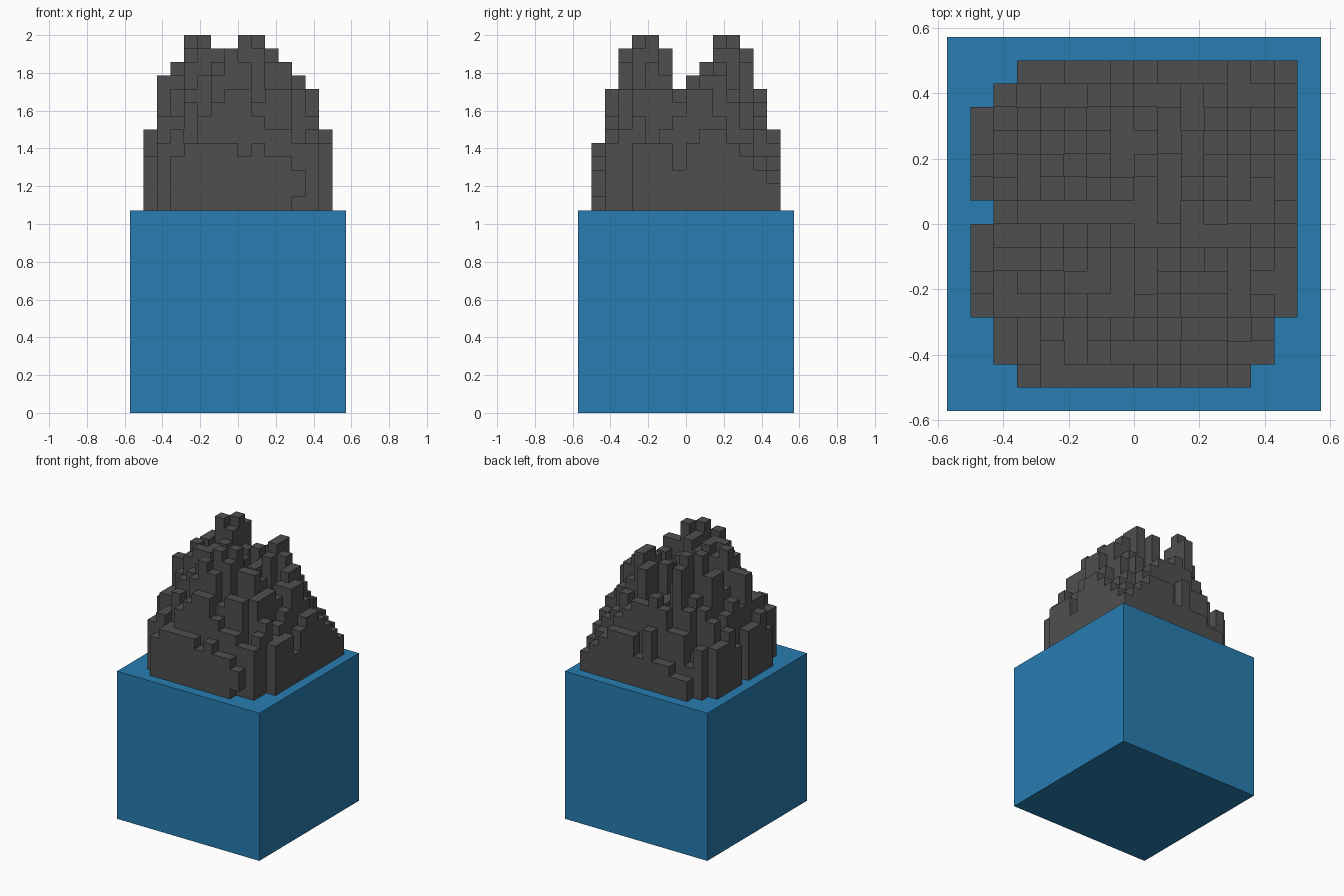
import bpy, bmesh, math, random

cube = bpy.data.objects.get("Cube")
if cube:
    bpy.data.objects.remove(cube, do_unlink=True)

random.seed(5)
U = 1 / 14            # edge of one block
N = 14                # blocks across the heap
BASE_H = 15           # base height in blocks


def material(name, rgb):
    m = bpy.data.materials.new(name)
    m.use_nodes = True
    m.diffuse_color = (*rgb, 1)
    m.node_tree.nodes["Principled BSDF"].inputs["Base Color"].default_value = (*rgb, 1)
    return m


def make_object(name, bm, mat):
    bmesh.ops.recalc_face_normals(bm, faces=bm.faces)
    mesh = bpy.data.meshes.new(name)
    bm.to_mesh(mesh)
    bm.free()
    mesh.materials.append(mat)
    obj = bpy.data.objects.new(name, mesh)
    bpy.context.collection.objects.link(obj)


blue = material("blue", (0.021, 0.205, 0.44))
grey = material("dark grey", (0.078, 0.078, 0.078))

# Square base block
bm = bmesh.new()
bmesh.ops.create_cube(bm, size=1)
bmesh.ops.scale(bm, vec=(16 * U, 16 * U, BASE_H * U), verts=bm.verts)
bmesh.ops.translate(bm, vec=(0, 0, BASE_H * U / 2), verts=bm.verts)
make_object("base_block", bm, blue)

# Tallest block allowed in each column (along x) and each row (along y)
COL_CAP = [6, 10, 11, 13, 13, 12, 12, 13, 13, 12, 11, 10, 9, 6]
ROW_CAP = [5, 9, 12, 13, 13, 12, 9, 10, 11, 13, 13, 12, 9, 6]
# Cells that reach their full allowed height
PEAKS = {(0, 4), (1, 5), (2, 9), (3, 9), (4, 10), (5, 5), (6, 2), (7, 3),
         (8, 4), (9, 10), (10, 9), (11, 8), (12, 7), (7, 1), (7, 6),
         (8, 7), (9, 8), (4, 11), (6, 12)}
# Outer wall heights along the front, the back and the +x side
FRONT = [0, 0, 4, 5, 5, 5, 5, 4, 5, 4, 4, 3, 0, 0]
BACK = [0, 0, 2, 2, 3, 3, 6, 3, 5, 5, 5, 4, 3, 2]
SIDE = [0, 0, 0, 5, 5, 5, 3, 5, 6, 6, 5, 4, 3, 2]
# First filled column of each row
FIRST = [2, 1, 1, 0, 0, 0, 0, 1, 0, 0, 0, 0, 1, 2]


def height(i, j):
    """Blocks stacked in column i, row j of the rough cone with two ridges."""
    if j == 0:
        return FRONT[i]
    if j == N - 1:
        return BACK[i]
    if i == N - 1:
        return SIDE[j]
    if i < FIRST[j]:
        return 0
    cap = min(COL_CAP[i], ROW_CAP[j])
    if (i, j) in PEAKS:
        return cap
    r = math.hypot(i - 6.5, j - 6.5) * U
    top = min(cap, 13 - 27 * (r - 0.25))       # straight cone slope
    top -= random.choice((0, 1, 1, 2, 3) if top > 6 else (0, 0, 1, 1, 2))
    if i in (5, 6, 7) and j in (9, 10, 11):    # gap between the rear peaks
        top -= 2
    return max(2, round(top))


# Fill the heap with blocks, leaving a notch under one front corner
filled = {(i, j, k) for i in range(N) for j in range(N) for k in range(height(i, j))}
filled.discard((11, 0, 0))

# Skin only the exposed block sides
bm = bmesh.new()
verts = {}


def vert(p):
    if p not in verts:
        verts[p] = bm.verts.new(((p[0] - 7) * U, (p[1] - 7) * U, (p[2] + BASE_H) * U))
    return verts[p]


for cell in sorted(filled):
    for axis in range(3):
        a, b = (axis + 1) % 3, (axis + 2) % 3
        for side in (0, 1):
            near = list(cell)
            near[axis] += 2 * side - 1
            if tuple(near) in filled:
                continue
            corners = []
            for da, db in ((0, 0), (1, 0), (1, 1), (0, 1)):
                p = list(cell)
                p[axis] += side
                p[a] += da
                p[b] += db
                corners.append(vert(tuple(p)))
            bm.faces.new(corners if side else corners[::-1])

make_object("block_heap", bm, grey)
